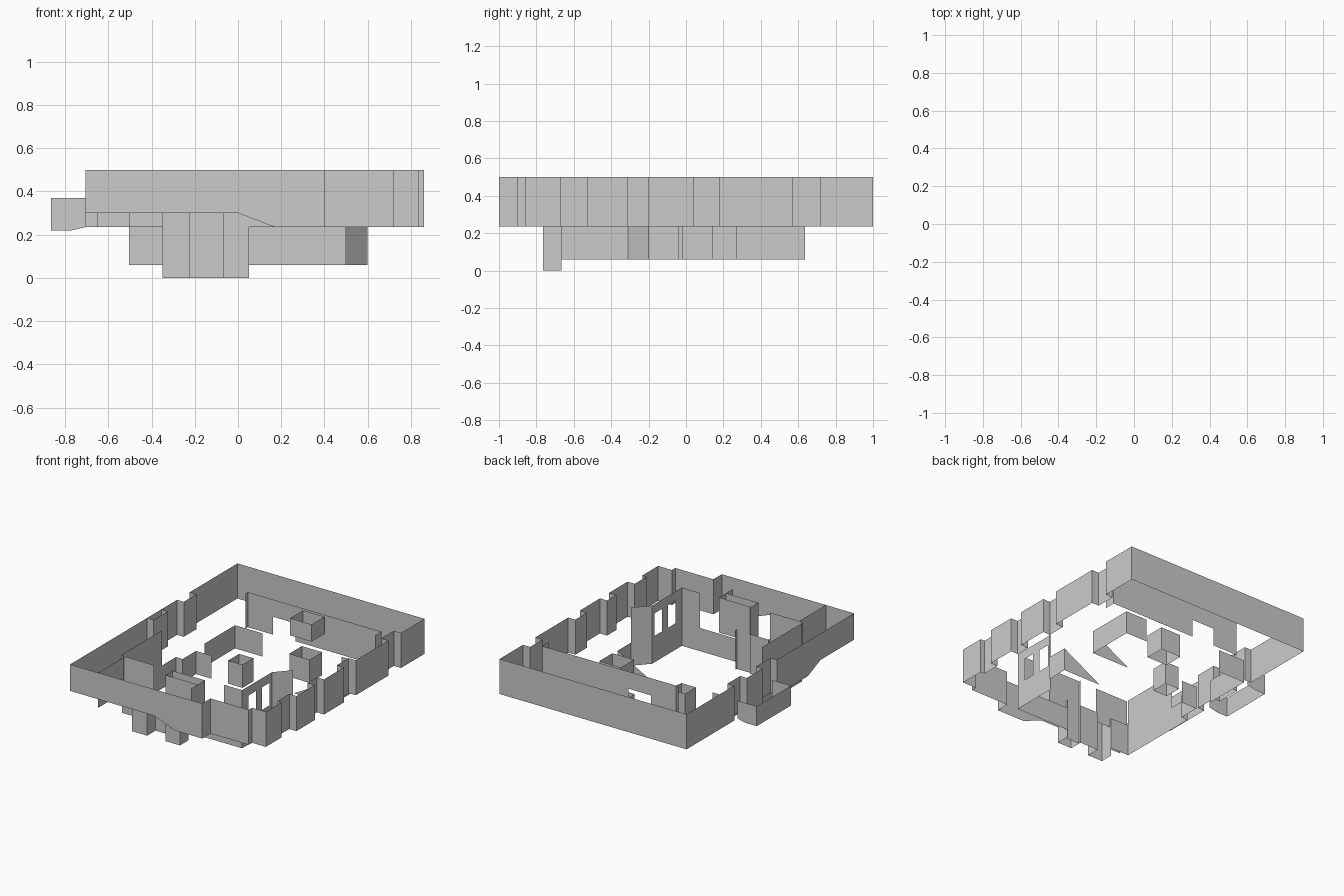
import bpy


def wall(name, pts, z0=0.235, z1=0.5, closed=False):
    """Thin vertical wall along a plan path; z0 and z1 may be lists of heights."""
    n = len(pts)
    lows = z0 if isinstance(z0, list) else [z0] * n
    tops = z1 if isinstance(z1, list) else [z1] * n
    verts = [(x, y, lo) for (x, y), lo in zip(pts, lows)]
    verts += [(x, y, hi) for (x, y), hi in zip(pts, tops)]
    faces = []
    for i in range(n if closed else n - 1):
        j = (i + 1) % n
        faces.append((i, j, n + j, n + i))
    mesh = bpy.data.meshes.new(name)
    mesh.from_pydata(verts, [], faces)
    mesh.update()
    ob = bpy.data.objects.new(name, mesh)
    bpy.context.collection.objects.link(ob)
    return ob


def box(name, x0, x1, y0, y1, z0, z1):
    return wall(name, [(x0, y0), (x1, y0), (x1, y1), (x0, y1)], z0, z1, True)


# Outer shell: front with the stepped lower edge
wall("front_wall", [(-0.705, -1), (0, -1), (0.17, -1), (0.4, -1)],
     [0.3, 0.3, 0.235, 0.235])

# Right side: stepped front corner, then four shallow recesses
right = [(0.4, -1), (0.4, -0.9), (0.72, -0.9), (0.72, -0.86), (0.835, -0.86)]
outer = 0.835
for a, b in [(-0.67, -0.53), (-0.31, -0.2), (0.04, 0.18), (0.57, 0.72)]:
    right += [(outer, a), (0.8, a), (0.8, b)]
    outer = 0.86
    right += [(outer, b)]
right += [(0.86, 1)]
wall("right_wall", right)

wall("back_wall", [(0.86, 1), (-0.705, 1)])

# Left side with shallow recesses and a sloped lower edge at the front
wall("left_wall_back", [(-0.705, 1), (-0.705, 0.43), (-0.65, 0.43), (-0.65, 0.28),
                        (-0.705, 0.28), (-0.705, 0.09), (-0.65, 0.09),
                        (-0.65, -0.08), (-0.705, -0.08)])
wall("left_wall_front", [(-0.705, -0.08), (-0.705, -0.45), (-0.705, -0.6), (-0.705, -1)],
     [0.235, 0.235, 0.3, 0.3])

# Projecting bay on the left
wall("left_bay", [(-0.705, 0.39), (-0.77, 0.39), (-0.865, 0.39), (-0.865, -0.02),
                  (-0.77, -0.02), (-0.705, -0.02)],
     [0.235, 0.22, 0.22, 0.22, 0.22, 0.235], 0.37)

# Inner back wall with a door opening
wall("inner_back_left", [(-0.38, 0.635), (-0.38, 0.66), (-0.17, 0.66)])
wall("inner_back_lintel", [(-0.17, 0.66), (0.02, 0.66)], 0.37)
wall("inner_back_right", [(0.02, 0.66), (0.74, 0.66), (0.74, 0.58)])
box("inner_back_box", 0.1, 0.28, 0.48, 0.635, 0.37, 0.5)

# Upper walls at the front
wall("inner_front_left", [(-0.47, -1), (-0.47, -0.69)])
wall("inner_front_block", [(-0.07, -0.765), (0.2, -0.765), (0.2, -0.85)])
wall("inner_front_block_back", [(-0.07, -0.68), (0.2, -0.68), (0.2, -0.765)])

# Full-height left corner
wall("left_tower", [(-0.505, -0.19), (-0.505, -0.665)], 0.06)
wall("left_tower_front", [(-0.505, -0.68), (-0.225, -0.68)], 0.235)

# Full-height right corner: angled face plus a wall with two windows
wall("right_tower_angle", [(0.6, -0.2), (0.5, -0.31)], 0.06)
ys = [-0.31, -0.34, -0.43, -0.5, -0.59, -0.665]
for i in range(5):
    pts = [(0.5, ys[i]), (0.5, ys[i + 1])]
    if i % 2:
        wall("right_tower_below_window", pts, 0.06, 0.26)
        wall("right_tower_above_window", pts, 0.43, 0.5)
    else:
        wall("right_tower_pier", pts, 0.06, 0.5)
wall("right_tower_front", [(0.5, -0.665), (0.35, -0.665)], 0.235)

# Lower storey outline, open in the left middle and at the back
wall("lower_left_back", [(-0.47, 0.27), (-0.47, 0.635), (-0.24, 0.635)], 0.06, 0.235)
wall("lower_back", [(0.42, 0.635), (0.6, 0.635), (0.6, 0.27)], 0.06, 0.235)
wall("lower_right", [(0.6, -0.04), (0.6, -0.2)], 0.06, 0.235)
wall("lower_left_step", [(-0.32, 0.14), (-0.45, 0.14), (-0.45, -0.02), (-0.505, -0.02),
                         (-0.505, -0.19)], 0.06, 0.235)
wall("lower_front_left", [(-0.505, -0.665), (-0.35, -0.665)], 0.06, 0.3)
wall("lower_front_right", [(0.05, -0.665), (0.5, -0.665)], 0.06, 0.235)

# Triangular sides of the ramp on the right
for y in (0.27, -0.04):
    wall("ramp_side", [(0.28, y), (0.6, y)], 0.06, [0.061, 0.235])

# Two legs at the front reaching the ground, joined by a set-back wall
wall("front_leg_left", [(-0.35, -0.665), (-0.35, -0.765), (-0.225, -0.765),
                        (-0.225, -0.665)], 0, 0.3)
wall("front_middle", [(-0.225, -0.665), (-0.07, -0.665)], 0, 0.3)
wall("front_leg_right", [(-0.07, -0.665), (-0.07, -0.765), (0.05, -0.765),
                         (0.05, -0.665)], 0, [0.5, 0.5, 0.3, 0.3])
wall("front_leg_right_back", [(-0.07, -0.68), (0.05, -0.68)], 0, 0.5)

# Free-standing pillars
box("lower_pillar_left", -0.18, -0.06, 0.14, 0.27, 0.06, 0.235)
box("lower_pillar_right", 0.1, 0.27, 0.47, 0.62, 0.06, 0.235)
